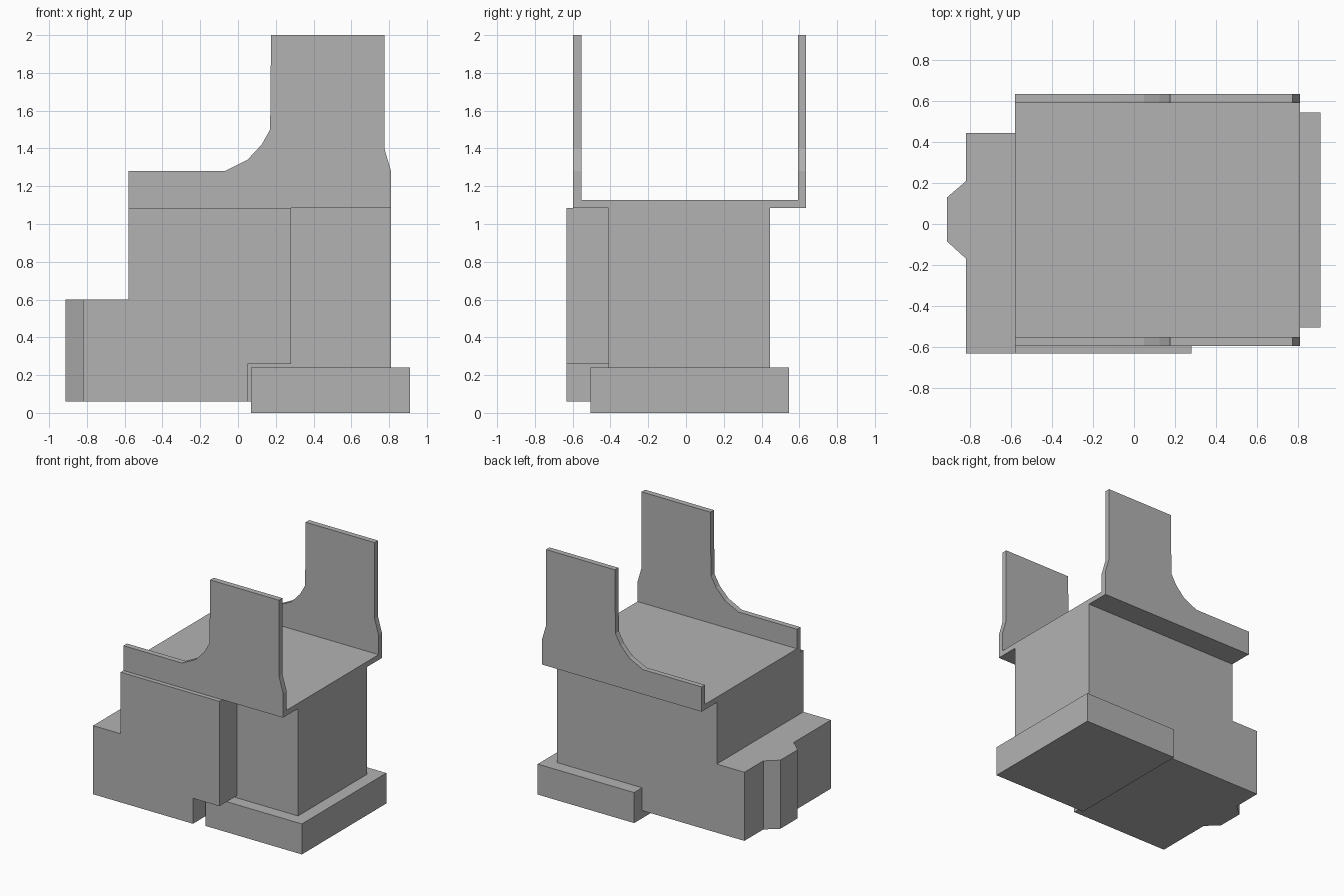
import bpy
import bmesh
from mathutils import Vector

# Remove the default cube
cube = bpy.data.objects.get("Cube")
if cube:
    bpy.data.objects.remove(cube, do_unlink=True)

# Single plain material
GREY = (0.45, 0.45, 0.45, 1.0)
grey = bpy.data.materials.new("plain grey")
grey.use_nodes = True
grey.diffuse_color = GREY
shader = grey.node_tree.nodes["Principled BSDF"]
shader.inputs["Base Color"].default_value = GREY
shader.inputs["Roughness"].default_value = 0.8


def prism(name, outline, start, depth):
    """Extrude a closed outline of 3D points along the depth vector."""
    bm = bmesh.new()
    face = bm.faces.new([bm.verts.new(Vector(p) + Vector(start)) for p in outline])
    result = bmesh.ops.extrude_face_region(bm, geom=[face], use_keep_orig=True)
    moved = [g for g in result["geom"] if isinstance(g, bmesh.types.BMVert)]
    bmesh.ops.translate(bm, verts=moved, vec=depth)
    bmesh.ops.recalc_face_normals(bm, faces=bm.faces)
    mesh = bpy.data.meshes.new(name)
    bm.to_mesh(mesh)
    bm.free()
    mesh.materials.append(grey)
    obj = bpy.data.objects.new(name, mesh)
    bpy.context.collection.objects.link(obj)
    return obj


def side_prism(name, profile, y0, y1):
    """Extrude an x-z profile from y0 to y1."""
    return prism(name, [(x, 0, z) for x, z in profile], (0, y0, 0), (0, y1 - y0, 0))


def plan_prism(name, plan, z0, z1):
    """Extrude an x-y plan from z0 to z1."""
    return prism(name, [(x, y, 0) for x, y in plan], (0, 0, z0), (0, 0, z1 - z0))


def rect(a0, a1, b0, b1):
    return [(a0, b0), (a1, b0), (a1, b1), (a0, b1)]


LEFT, RIGHT, STEP = -0.58, 0.81, -0.82
BOTTOM, DECK = 0.06, 1.085
BASE_X, BASE_TOP = 0.07, 0.24
SPLIT_Y = -0.41

# Shared stepped outline on the low side of the body
stepped_side = [(LEFT, DECK), (LEFT, 0.6), (STEP, 0.6), (STEP, BOTTOM)]

# Main body, resting on the base
side_prism("main_body", stepped_side + [
    (BASE_X, BOTTOM), (BASE_X, BASE_TOP), (RIGHT, BASE_TOP), (RIGHT, DECK)],
    SPLIT_Y, 0.445)

# Front slab with its lower corner notched over the base
side_prism("front_slab", stepped_side + [
    (0.05, BOTTOM), (0.05, 0.26), (0.28, 0.26), (0.28, DECK)],
    -0.632, SPLIT_Y)

# Tapered boss on the low step
plan_prism("side_boss", [(STEP, 0.21), (-0.913, 0.13), (-0.913, -0.085), (STEP, -0.17)],
           BOTTOM, 0.6)

# Base block
plan_prism("base_block", rect(BASE_X, 0.91, -0.505, 0.545), 0, BASE_TOP)

# Tray floor
plan_prism("tray_floor", rect(LEFT, RIGHT, -0.553, 0.592), DECK, 1.127)

# Tall side plates with a curved shoulder
plate = [(LEFT, DECK), (RIGHT, DECK), (RIGHT, 1.28), (0.775, 1.4), (0.775, 2.0),
         (0.175, 2.0), (0.17, 1.5), (0.125, 1.42), (0.05, 1.34), (-0.07, 1.28),
         (LEFT, 1.28)]
for name, y0, y1 in (("front_plate", -0.597, -0.553), ("back_plate", 0.592, 0.635)):
    side_prism(name, plate, y0, y1)
